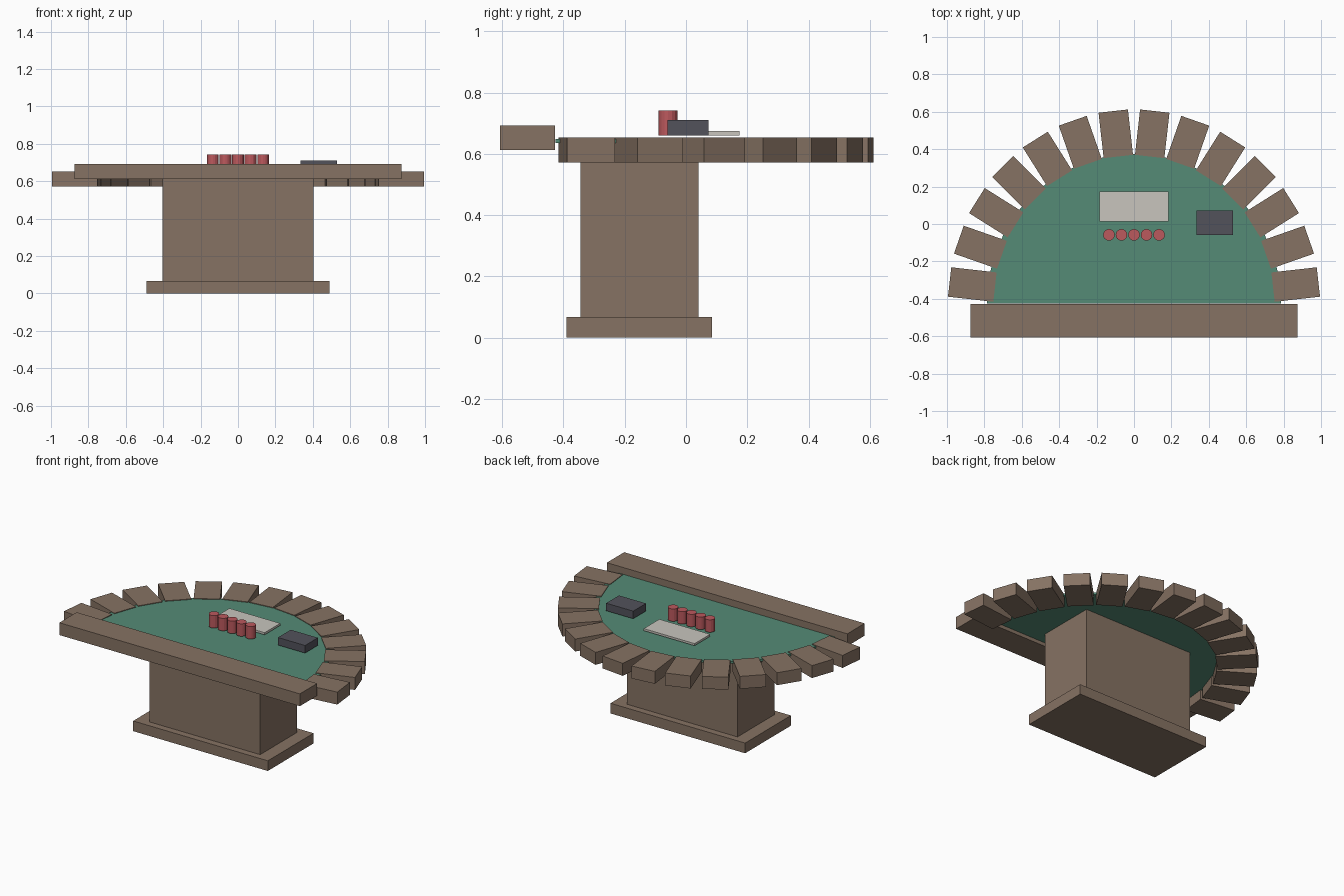
import bpy, bmesh, math
from mathutils import Matrix

cube = bpy.data.objects.get("Cube")
if cube:
    bpy.data.objects.remove(cube, do_unlink=True)


def material(name, colour):
    m = bpy.data.materials.new(name)
    m.use_nodes = True
    m.diffuse_color = (*colour, 1)
    bsdf = next(n for n in m.node_tree.nodes if n.type == 'BSDF_PRINCIPLED')
    bsdf.inputs["Base Color"].default_value = (*colour, 1)
    return m


wood = material("brown wood", (0.24, 0.17, 0.125))
green = material("green felt", (0.09, 0.26, 0.18))
red = material("red chips", (0.50, 0.10, 0.11))
grey = material("dark grey", (0.085, 0.085, 0.105))
pale = material("pale grey", (0.58, 0.56, 0.51))


def finish(name, bm, mat):
    bmesh.ops.recalc_face_normals(bm, faces=bm.faces)
    mesh = bpy.data.meshes.new(name)
    bm.to_mesh(mesh)
    bm.free()
    mesh.materials.append(mat)
    obj = bpy.data.objects.new(name, mesh)
    bpy.context.collection.objects.link(obj)
    return obj


def box(name, x, y, z, mat):
    """Box from (low, high) ranges on each axis."""
    bm = bmesh.new()
    size = [hi - lo for lo, hi in (x, y, z)]
    mid = [(hi + lo) / 2 for lo, hi in (x, y, z)]
    bmesh.ops.create_cube(bm, size=1, matrix=Matrix.Translation(mid) @ Matrix.Diagonal((*size, 1)))
    return finish(name, bm, mat)


# Pedestal
box("base", (-0.49, 0.49), (-0.39, 0.085), (0, 0.067), wood)
box("pedestal", (-0.403, 0.403), (-0.345, 0.04), (0.067, 0.636), wood)

# Half-round playing surface
CENTRE_Y = -0.426
bm = bmesh.new()
steps = 32
rim = [bm.verts.new((0.787 * math.cos(math.pi * i / steps),
                     CENTRE_Y + 0.8 * math.sin(math.pi * i / steps), 0.635))
       for i in range(steps + 1)]
face = bm.faces.new(rim)
top = bmesh.ops.extrude_face_region(bm, geom=[face])["geom"]
bmesh.ops.translate(bm, vec=(0, 0, 0.014), verts=[v for v in top if isinstance(v, bmesh.types.BMVert)])
finish("felt_top", bm, green)

# Ring of edge blocks, fanned around the curve
count = 14
for i in range(count):
    a = math.pi * (i + 0.5) / count
    block = box(f"edge_block_{i + 1}", (-0.122, 0.122), (-0.079, 0.079), (-0.041, 0.041), wood)
    block.location = (0.87 * math.cos(a), CENTRE_Y + 0.914 * math.sin(a), 0.612)
    block.rotation_euler.z = a

# Straight rail
box("front_rail", (-0.875, 0.875), (-0.607, -0.427), (0.612, 0.693), wood)

# Items on the table
box("card_tray", (-0.185, 0.185), (0.013, 0.175), (0.66, 0.674), pale)
box("card_box", (0.333, 0.53), (-0.06, 0.073), (0.66, 0.71), grey)
for i in range(5):
    bm = bmesh.new()
    bmesh.ops.create_cone(bm, cap_ends=True, segments=16, radius1=0.031, radius2=0.031, depth=0.082)
    stack = finish(f"chip_stack_{i + 1}", bm, red)
    stack.location = ((i - 2) * 0.067, -0.058, 0.701)
